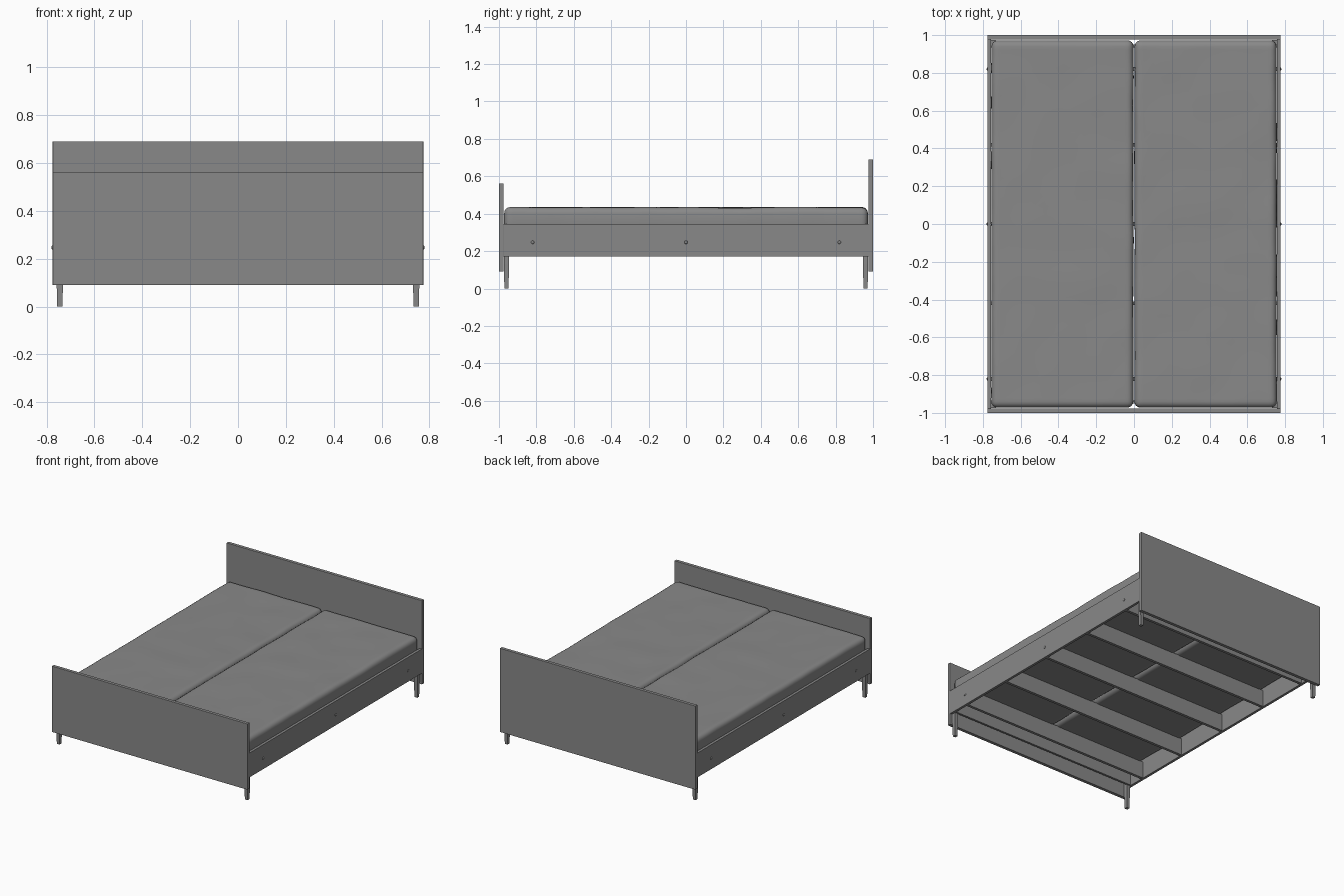
import bpy, bmesh, math
from mathutils import Vector, noise

old = bpy.data.objects.get("Cube")
if old:
    bpy.data.objects.remove(old, do_unlink=True)

GREY = (0.25, 0.25, 0.25, 1)
mat = bpy.data.materials.new("mid grey")
mat.use_nodes = True
mat.diffuse_color = GREY
mat.node_tree.nodes["Principled BSDF"].inputs["Base Color"].default_value = GREY


def finish(name, bm):
    mesh = bpy.data.meshes.new(name)
    bm.to_mesh(mesh)
    bm.free()
    mesh.materials.append(mat)
    obj = bpy.data.objects.new(name, mesh)
    bpy.context.collection.objects.link(obj)
    return obj


def box_mesh(lo, hi):
    bm = bmesh.new()
    bmesh.ops.create_cube(bm, size=1)
    lo, hi = Vector(lo), Vector(hi)
    for v in bm.verts:
        v.co = (lo + hi) / 2 + v.co * (hi - lo)
    return bm


def box(name, lo, hi, bevel=0.0):
    bm = box_mesh(lo, hi)
    if bevel:
        bmesh.ops.bevel(bm, geom=bm.edges[:], offset=bevel, segments=2,
                        profile=0.5, affect='EDGES')
    return finish(name, bm)


def smooth(obj, degrees):
    bpy.ops.object.select_all(action='DESELECT')
    obj.select_set(True)
    bpy.context.view_layer.objects.active = obj
    bpy.ops.object.shade_smooth_by_angle(angle=math.radians(degrees))


# Head and foot panels
W = 0.775
box("headboard", (-W, 0.976, 0.09), (W, 1, 0.69), 0.002)
box("footboard", (-W, -1, 0.09), (W, -0.976, 0.562), 0.002)

# Slat frame: cross beams and end beams
for i, y in enumerate((-0.82, -0.42, 0, 0.42, 0.82)):
    box(f"cross_beam_{i + 1}", (-0.756, y - 0.01, 0.172), (0.756, y + 0.01, 0.295))
for end, s in (("head", 1), ("foot", -1)):
    y0, y1 = sorted((s * 0.935, s * 0.95))
    box(f"{end}_end_beam", (-0.756, y0, 0.172), (0.756, y1, 0.295))


# Soft mattress with rounded edges and a slightly uneven surface
def mattress(name, x0, x1):
    lo, hi = (x0, -0.972, 0.292), (x1, 0.972, 0.434)
    bm = box_mesh(lo, hi)
    bmesh.ops.bevel(bm, geom=bm.edges[:], offset=0.032, segments=4,
                    profile=0.5, affect='EDGES')
    for axis, count in ((0, 16), (1, 40)):
        normal = Vector((axis == 0, axis == 1, 0))
        for k in range(1, count):
            p = Vector(lo).lerp(Vector(hi), k / count)
            bmesh.ops.bisect_plane(bm, geom=bm.verts[:] + bm.edges[:] + bm.faces[:],
                                   plane_co=p, plane_no=normal)
    bm.normal_update()
    for v in bm.verts:
        if v.co.z > 0.3:
            v.co.z += 0.004 * noise.noise(v.co * 5)
            v.co.x += 0.003 * noise.noise(v.co * 7 + Vector((3, 1, 2)))
    smooth(finish(name, bm), 40)


mattress("left_mattress", 0.003, 0.755)
mattress("right_mattress", -0.755, -0.003)

for side, s in (("left", 1), ("right", -1)):
    # Side rail
    x0, x1 = sorted((s * 0.756, s * W))
    box(f"{side}_side_rail", (x0, -0.976, 0.17), (x1, 0.976, 0.345), 0.001)

    # Domed bolt heads on the rail
    for i, y in enumerate((-0.82, 0, 0.82)):
        bm = bmesh.new()
        bmesh.ops.create_uvsphere(bm, u_segments=16, v_segments=8, radius=0.009)
        for v in bm.verts:
            v.co = Vector((s * W + v.co.x * 0.6, y + v.co.y, 0.247 + v.co.z))
        smooth(finish(f"{side}_bolt_{i + 1}", bm), 60)

    # Tapered legs
    for end, y in (("front", -0.96), ("back", 0.96)):
        bm = box_mesh((-0.015, -0.015, 0), (0.015, 0.015, 0.29))
        bmesh.ops.bisect_plane(bm, geom=bm.verts[:] + bm.edges[:] + bm.faces[:],
                               plane_co=(0, 0, 0.13), plane_no=(0, 0, 1))
        for v in bm.verts:
            k = 0.72 if v.co.z < 0.01 else 0.95
            v.co = Vector((s * 0.745 + v.co.x * k, y + v.co.y * k, v.co.z))
        finish(f"{end}_{side}_leg", bm)
